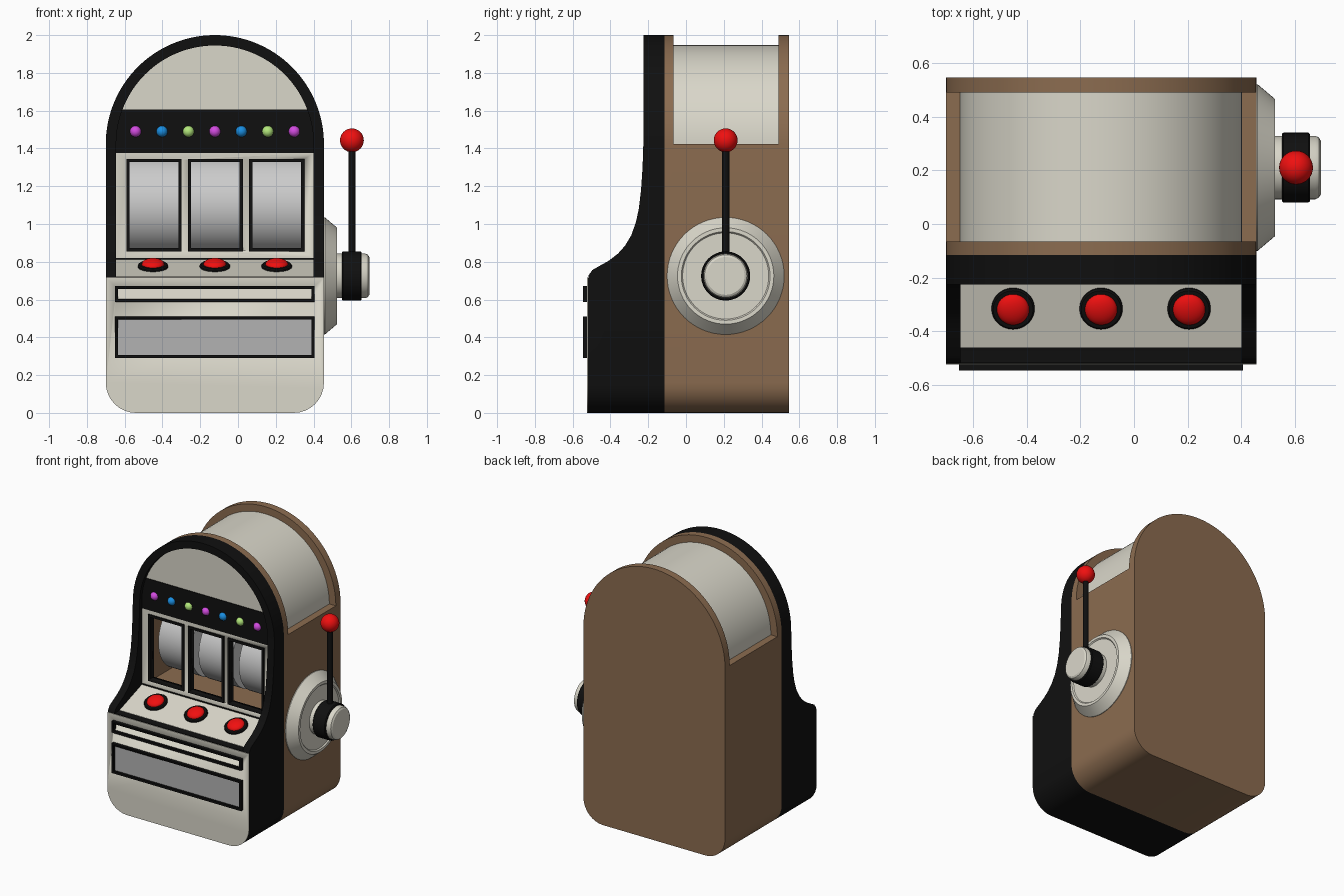
import bpy, bmesh, math
from mathutils import Vector, Matrix

if "Cube" in bpy.data.objects:
    bpy.data.objects.remove(bpy.data.objects["Cube"])

CX, R, RI, ZC = -0.1225, 0.5775, 0.5225, 1.4225   # body centre, outer/inner arch radius, arch centre height
X0, X1 = CX - RI, CX + RI


def material(name, r, g, b):
    m = bpy.data.materials.new(name)
    m.diffuse_color = (r, g, b, 1)
    m.use_nodes = True
    m.node_tree.nodes["Principled BSDF"].inputs["Base Color"].default_value = m.diffuse_color
    return m


CREAM = material("cream", 0.70, 0.68, 0.59)
BROWN = material("brown", 0.26, 0.15, 0.08)
BLACK = material("black", 0.005, 0.005, 0.005)
GREY = material("grey", 0.45, 0.45, 0.45)
SILVER = material("silver", 0.60, 0.60, 0.61)
RED = material("red", 0.87, 0.005, 0.005)
PINK = material("pink", 0.65, 0.07, 0.75)
BLUE = material("blue", 0.01, 0.27, 0.75)
GREEN = material("green", 0.45, 0.80, 0.20)


def finish(name, bm, mat, smooth=True):
    bmesh.ops.recalc_face_normals(bm, faces=bm.faces)
    me = bpy.data.meshes.new(name)
    bm.to_mesh(me)
    bm.free()
    ob = bpy.data.objects.new(name, me)
    bpy.context.collection.objects.link(ob)
    if mat:
        me.materials.append(mat)
    if smooth:
        shade(ob)
    return ob


def select(ob):
    bpy.ops.object.select_all(action='DESELECT')
    ob.select_set(True)
    bpy.context.view_layer.objects.active = ob


def shade(ob):
    select(ob)
    bpy.ops.object.shade_smooth_by_angle(angle=math.radians(30))


def prism(name, pts, axis, a, b, mat=None):
    """Extrude (x,z) points along y, or (y,z) points along x."""
    place = (lambda p, t: (p[0], t, p[1])) if axis == 'y' else (lambda p, t: (t, p[0], p[1]))
    bm = bmesh.new()
    f = bm.faces.new([bm.verts.new(place(p, a)) for p in pts])
    new = bmesh.ops.extrude_face_region(bm, geom=[f])["geom"]
    step = (0, b - a, 0) if axis == 'y' else (b - a, 0, 0)
    bmesh.ops.translate(bm, vec=step, verts=[v for v in new if isinstance(v, bmesh.types.BMVert)])
    return finish(name, bm, mat)


def box(name, x0, x1, y0, y1, z0, z1, mat=None):
    return prism(name, [(x0, z0), (x1, z0), (x1, z1), (x0, z1)], 'y', y0, y1, mat)


def arc(cx, cz, r, a0, a1, n):
    return [(cx + r * math.cos(a0 + (a1 - a0) * i / n), cz + r * math.sin(a0 + (a1 - a0) * i / n))
            for i in range(n + 1)]


def boolean(ob, cutter, op='DIFFERENCE'):
    m = ob.modifiers.new("cut", 'BOOLEAN')
    m.operation, m.solver, m.object = op, 'EXACT', cutter
    select(ob)
    bpy.ops.object.modifier_apply(modifier=m.name)
    bpy.data.objects.remove(cutter)


def lathe(name, prof, origin, direction, mat, n=48):
    """Revolve (radius, height) points about a direction through origin."""
    bm = bmesh.new()
    vs = [bm.verts.new((r, 0, h)) for r, h in prof]
    es = [bm.edges.new(e) for e in zip(vs, vs[1:])]
    bmesh.ops.spin(bm, geom=vs + es, cent=(0, 0, 0), axis=(0, 0, 1), angle=2 * math.pi, steps=n)
    bmesh.ops.remove_doubles(bm, verts=bm.verts, dist=1e-5)
    q = Vector((0, 0, 1)).rotation_difference(Vector(direction)).to_matrix().to_4x4()
    bmesh.ops.transform(bm, matrix=Matrix.Translation(origin) @ q, verts=bm.verts)
    return finish(name, bm, mat)


def ball(name, loc, r, mat):
    prof = [(r * math.sin(math.pi * i / 16), -r * math.cos(math.pi * i / 16)) for i in range(17)]
    return lathe(name, prof, loc, (0, 0, 1), mat, 32)


def frame(name, x0, x1, z0, z1, y0, y1, w, mat):
    ob = box(name, x0, x1, y0, y1, z0, z1, mat)
    boolean(ob, box("hole", x0 + w, x1 - w, y0 - 1, y1 + 1, z0 + w, z1 - w))
    return ob


# Shared front outline: arched top, rounded lower corners
C, PI = 0.16, math.pi
corner_l = arc(CX - R + C, C, C, PI, 1.5 * PI, 8)
corner_r = arc(CX + R - C, C, C, 1.5 * PI, 2 * PI, 8)
outline = arc(CX, ZC, R, 0, PI, 64) + corner_l + corner_r

# Brown cabinet with recessed drum top and hollow reel bay
cabinet = prism("cabinet", outline, 'y', -0.115, 0.545, BROWN)
ring = arc(CX, ZC, RI, 0, PI, 64) + [(-1, ZC), (-1, 2.3), (1, 2.3), (1, ZC)]
boolean(cabinet, prism("ring_cut", ring, 'y', -0.065, 0.49))
boolean(cabinet, box("bay_cut", X0, X1, -0.3, 0.46, 0.80, 1.41))
shade(cabinet)
shell = arc(CX, ZC, RI + 0.002, 0, PI, 64) + arc(CX, ZC, RI - 0.002, PI, 0, 64)
prism("top_cover", shell, 'y', -0.065, 0.49, CREAM)

# Black front surround: outline crossed with the curved side profile
side = [(-0.115, -0.1), (-0.52, -0.1), (-0.52, 0.70), (-0.515, 0.73), (-0.495, 0.757), (-0.41, 0.805),
        (-0.36, 0.843), (-0.323, 0.885), (-0.29, 0.94), (-0.265, 1.01), (-0.25, 1.08), (-0.238, 1.18),
        (-0.23, 1.30), (-0.225, 1.45), (-0.225, 2.1), (-0.115, 2.1)]
surround = prism("front_surround", outline, 'y', -0.7, 0.1, BLACK)
boolean(surround, prism("side_cut", side, 'x', -1, 1), 'INTERSECT')
opening = arc(CX, ZC, RI, 0, PI, 64) + [(X0, 0.82), (X1, 0.82)]
boolean(surround, prism("opening_cut", opening, 'y', -0.8, 0.2))
deck = [(-0.7, 0.72), (-0.46, 0.72), (-0.2, 0.81), (-0.2, 1.0), (-0.7, 1.0)]
boolean(surround, prism("deck_cut", deck, 'x', X0, X1))
boolean(surround, box("slot_cut", X0, X1 - 0.002, -0.7, -0.46, 0.60, 0.665))
shade(surround)

# Lower cream front plate
plate = prism("lower_front_plate", [(CX + R, 0.717), (CX - R, 0.717)] + corner_l + corner_r,
              'y', -0.523, -0.519, CREAM)
boolean(plate, box("slot_cut", X0, X1, -0.7, -0.4, 0.60, 0.665))

# Coin slot and payout tray
frame("slot_frame", X0 - 0.006, X1 + 0.006, 0.588, 0.672, -0.545, -0.515, 0.016, BLACK)
prism("slot_slope", [(-0.53, 0.60), (-0.465, 0.665), (-0.46, 0.60)], 'x', X0, X1, CREAM)
frame("tray_frame", X0 - 0.006, X1 + 0.006, 0.29, 0.51, -0.545, -0.515, 0.016, BLACK)
box("tray_panel", X0, X1, -0.527, -0.515, 0.30, 0.50, GREY)

# Button deck and buttons
prism("button_deck", [(-0.46, 0.722), (-0.2, 0.812), (-0.2, 0.79), (-0.46, 0.70)], 'x', X0, X1, CREAM)
up = Vector((0, -0.09, 0.26)).normalized()
for i in range(3):
    spot = (-0.45 + 0.3275 * i, -0.313, 0.772)
    lathe(f"button_base_{i + 1}", [(0, 0), (0.08, 0), (0.08, 0.01), (0.074, 0.016), (0, 0.016)], spot, up, BLACK)
    dome = [(0.06 * math.cos(t * PI / 16), 0.016 + 0.028 * math.sin(t * PI / 16)) for t in range(9)]
    lathe(f"button_{i + 1}", dome, spot, up, RED)

# Upper arch panel and light band
a = math.asin((1.6 - ZC) / RI)
prism("arch_panel", arc(CX, ZC, RI + 0.01, a, PI - a, 48), 'y', -0.195, -0.13, CREAM)
box("light_band", X0, X1, -0.20, -0.13, 1.375, 1.605, BLACK)
for i in range(7):
    ball(f"light_{i + 1}", (-0.5425 + 0.14 * i, -0.195, 1.49), 0.03, (PINK, BLUE, GREEN)[i % 3])

# Reel panel with three framed windows, reels behind
panel = box("reel_panel", X0, X1, -0.195, -0.165, 0.82, 1.376, CREAM)
for i in range(3):
    x = -0.445 + 0.325 * i
    boolean(panel, box("window_cut", x - 0.14, x + 0.14, -0.5, 0, 0.86, 1.34))
    frame(f"window_frame_{i + 1}", x - 0.146, x + 0.146, 0.855, 1.345, -0.205, -0.16, 0.017, BLACK)
    lathe(f"reel_{i + 1}", [(0, -0.135), (0.265, -0.135), (0.265, 0.135), (0, 0.135)],
          (x + 0.004 * i, 0.165, 1.10), (1, 0, 0), SILVER, 64)
lathe("reel_axle", [(0, 0), (0.02, 0), (0.02, RI * 2), (0, RI * 2)], (X0, 0.165, 1.10), (1, 0, 0), GREY, 16)

# Pull lever on the right side
HY, HZ = 0.21, 0.725
lathe("lever_mount", [(0, -0.02), (0.31, -0.02), (0.31, 0.005), (0.255, 0.07), (0.235, 0.07),
                      (0.228, 0.062), (0, 0.062)], (0.455, HY, HZ), (1, 0, 0), CREAM, 64)
lathe("lever_hub", [(0, 0), (0.118, 0), (0.118, 0.165), (0.112, 0.178), (0.10, 0.185), (0, 0.185)],
      (0.51, HY, HZ), (1, 0, 0), CREAM)
lathe("lever_collar", [(0, 0), (0.125, 0), (0.13, 0.006), (0.13, 0.099), (0.125, 0.105), (0, 0.105)],
      (0.55, HY, HZ), (1, 0, 0), BLACK)
lathe("lever_rod", [(0, 0), (0.019, 0), (0.019, 0.57), (0, 0.57)], (0.603, HY, 0.84), (0, 0, 1), BLACK, 24)
ball("lever_knob", (0.603, HY, 1.443), 0.063, RED)
